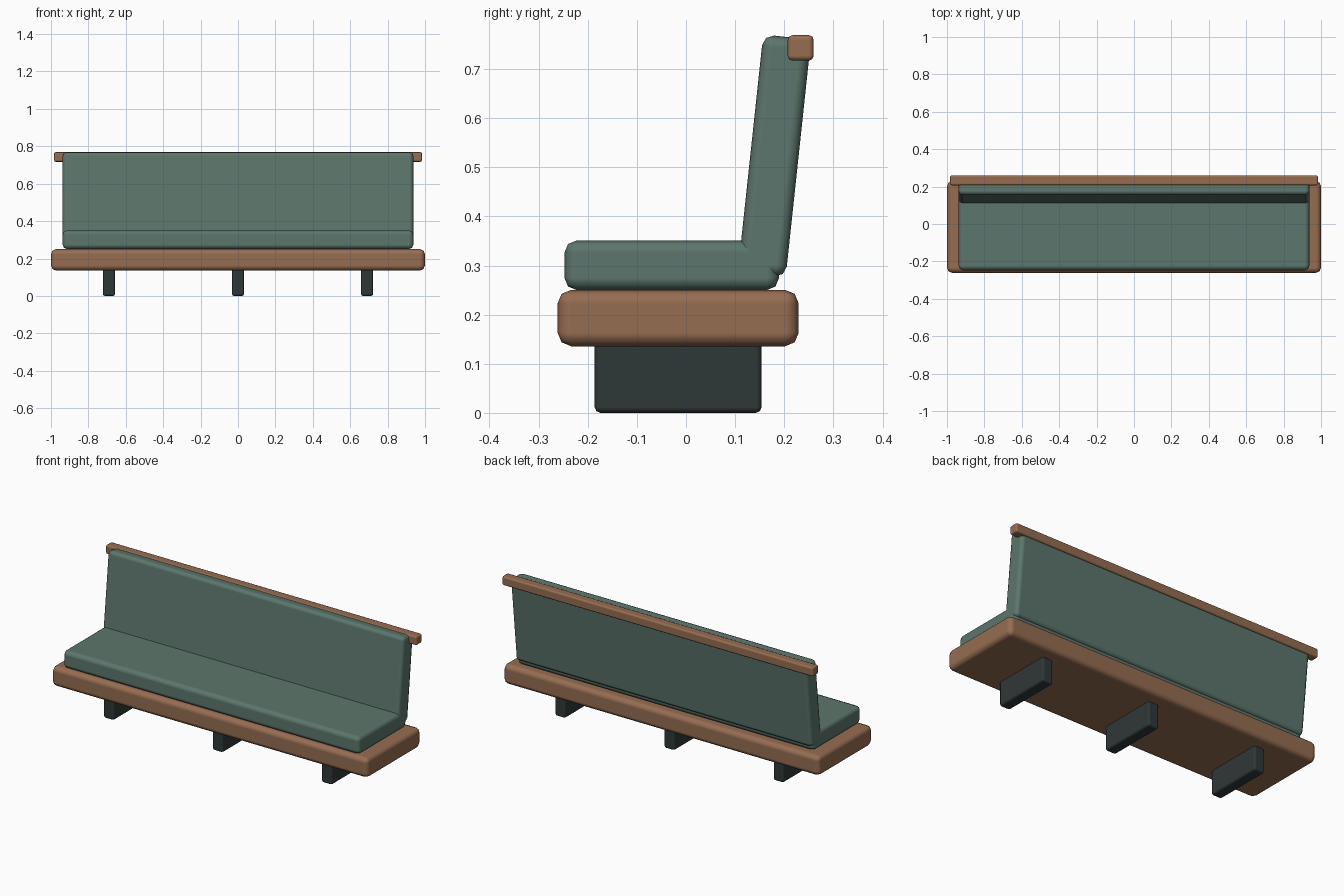
import bpy, math

if "Cube" in bpy.data.objects:
    bpy.data.objects.remove(bpy.data.objects["Cube"])


def material(name, rgb):
    # convert 0-255 display values to linear
    def lin(c):
        c /= 255
        return c / 12.92 if c <= 0.04045 else ((c + 0.055) / 1.055) ** 2.4
    m = bpy.data.materials.new(name)
    m.diffuse_color = (*[lin(c) for c in rgb], 1)
    m.use_nodes = True
    m.node_tree.nodes["Principled BSDF"].inputs["Base Color"].default_value = m.diffuse_color
    return m


GREEN = material("green upholstery", (92, 118, 108))
WOOD = material("brown wood", (150, 109, 82))
DARK = material("dark metal", (47, 56, 55))


def rounded_box(name, center, size, bevel, mat, tilt=0):
    bpy.ops.mesh.primitive_cube_add(size=1, location=center)
    o = bpy.context.object
    o.name = name
    o.scale = size
    bpy.ops.object.transform_apply(location=False, rotation=False, scale=True)
    o.rotation_euler.x = math.radians(tilt)
    o.data.materials.append(mat)
    bpy.ops.object.shade_smooth()
    mod = o.modifiers.new("rounded edges", 'BEVEL')
    mod.width = bevel
    mod.segments = 2
    mod.harden_normals = True
    return o


# wooden base and seat cushion
rounded_box("base", (0, -0.016, 0.193), (2.0, 0.491, 0.115), 0.028, WOOD)
rounded_box("seat_cushion", (0, -0.029, 0.3005), (1.876, 0.437, 0.101), 0.025, GREEN)

# leaning backrest and rail along its top
rounded_box("backrest", (0, 0.18, 0.523), (1.876, 0.098, 0.487), 0.022, GREEN, tilt=-6.1)
rounded_box("top_rail", (0, 0.2335, 0.743), (1.968, 0.053, 0.052), 0.01, WOOD)

# three plate legs
for side, x in (("left", -0.69), ("middle", 0), ("right", 0.69)):
    rounded_box(side + "_leg", (x, -0.016, 0.074), (0.066, 0.34, 0.148), 0.012, DARK)
